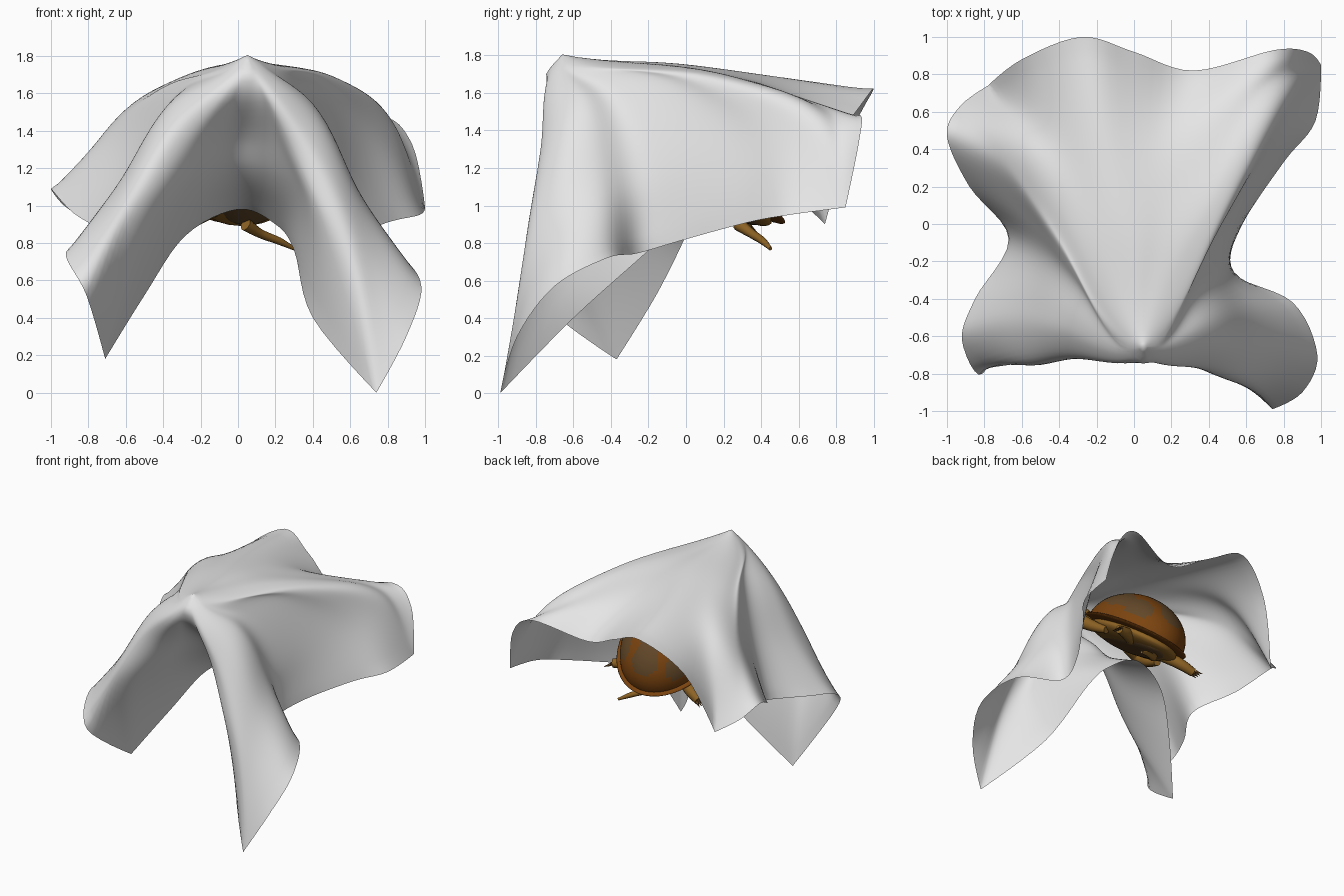
import bpy, bmesh, math
from mathutils import Vector, Matrix

cube = bpy.data.objects.get("Cube")
if cube:
    bpy.data.objects.remove(cube, do_unlink=True)


def material(name, rgb):
    m = bpy.data.materials.new(name)
    m.use_nodes = True
    m.diffuse_color = (*rgb, 1)
    m.node_tree.nodes["Principled BSDF"].inputs["Base Color"].default_value = (*rgb, 1)
    return m


GREY = material("cloth grey", (0.79, 0.79, 0.79))
BROWN = material("shell brown", (0.20, 0.058, 0.005))
OLIVE = material("scute olive", (0.125, 0.065, 0.022))
TAN = material("skin tan", (0.27, 0.125, 0.018))
DARK = material("dark claw", (0.11, 0.05, 0.012))


def finish(name, bm, mats, matrix=None):
    me = bpy.data.meshes.new(name)
    bm.to_mesh(me)
    bm.free()
    ob = bpy.data.objects.new(name, me)
    bpy.context.collection.objects.link(ob)
    for m in mats:
        me.materials.append(m)
    me.shade_smooth()
    if matrix:
        ob.matrix_world = matrix


def hermite(a, b, ta, tb, t):
    t2, t3 = t * t, t * t * t
    return (a * (2 * t3 - 3 * t2 + 1) + ta * (t3 - 2 * t2 + t)
            + b * (3 * t2 - 2 * t3) + tb * (t3 - t2))


# --- Cloth: folds radiate from the peak; one hem point and one mid point per ray ---
PEAK = Vector((0.05, -0.66, 1.805))
HEM = [
    (0, .05, .98), (.2, -.06, .9), (.3, -.2, .76), (.4, -.6, .4), (.74, -.99, 0),
    (.9, -.9, .3), (.98, -.7, .57), (.85, -.42, .72), (.53, -.26, .745), (.57, -.02, .815),
    (.8, .33, .91), (.97, .55, .95), (1, .85, .99), (.93, .92, 1.33), (.75, .93, 1.48),
    (.32, .82, 1.38), (0, .92, 1.52), (-.28, 1, 1.62), (-.6, .88, 1.38), (-.78, .74, .9),
    (-.93, .63, 1.0), (-1, .47, 1.09), (-.88, .2, .96), (-.67, -.08, .82), (-.85, -.4, .78),
    (-.92, -.62, .73), (-.81, -.8, .52), (-.71, -.37, .18), (-.5, -.16, .52), (-.28, 0, .84)]
# x, y, z and the lift of the shoulder between the peak and this point
MID = [
    (.02, -.33, 1.2, -.09), (.18, -.43, 1.17, -.07), (.31, -.6, 1.1, -.03), (.42, -.79, .95, .03),
    (.58, -.85, .85, .08), (.66, -.76, .9, .13), (.68, -.62, 1.0, .16), (.62, -.45, 1.1, .18),
    (.5, -.27, 1.12, .2), (.52, -.07, 1.22, .19), (.64, .25, 1.32, .155), (.78, .5, 1.37, .13),
    (.84, .7, 1.44, .1), (.74, .75, 1.5, .08), (.56, .66, 1.56, .06), (.24, .5, 1.61, .045),
    (0, .4, 1.68, .025), (-.2, .45, 1.69, .01), (-.4, .42, 1.61, .03), (-.6, .45, 1.5, .05),
    (-.72, .4, 1.39, .07), (-.7, .27, 1.37, .09), (-.6, .05, 1.29, .14), (-.53, -.15, 1.2, .18),
    (-.6, -.38, 1.15, .17), (-.65, -.56, 1.1, .14), (-.6, -.75, 1.03, .09), (-.48, -.73, 1.0, .02),
    (-.33, -.59, 1.06, -.03), (-.16, -.43, 1.18, -.07)]
CORNERS = (4, 12, 19, 27)
N, SUB = len(HEM), 6

nub, shoulder, mid, hem = [], [], [], [Vector(p) for p in HEM]
for i, (x, y, z, lift) in enumerate(MID):
    a = math.tau * i / N - math.pi / 2
    nub.append(PEAK + Vector((.085 * math.cos(a), .085 * math.sin(a), -.06 + .045 * math.sin(a))))
    m = Vector((x, y, z))
    mid.append(m)
    shoulder.append(PEAK.lerp(m, .6) + Vector((0, 0, lift)))


def around(ring, sharp=()):
    """Closed smooth curve through a ring, pointed at the sharp indices."""
    tan = [Vector() if i in sharp else (ring[(i + 1) % N] - ring[i - 1]) / 2 for i in range(N)]
    return [hermite(ring[i], ring[(i + 1) % N], tan[i], tan[(i + 1) % N], s / SUB)
            for i in range(N) for s in range(SUB)]


rings = [around(nub), around(shoulder), around(mid), around(hem, CORNERS)]
bm = bmesh.new()
tip = bm.verts.new(PEAK)
columns = []
for col in zip(*rings):
    pts = [PEAK, *col]
    tan = [(pts[1] - pts[0]).normalized()]
    for k in range(1, 4):
        d0, d1 = pts[k] - pts[k - 1], pts[k + 1] - pts[k]
        l0, l1 = d0.length, d1.length
        tan.append((d0 / l0 * l1 + d1 / l1 * l0) / (l0 + l1))  # unit-speed tangent
    tan.append((pts[4] - pts[3]).normalized())
    path = []
    for k in range(4):
        length = (pts[k + 1] - pts[k]).length
        steps = 4 if k == 0 else 9
        for s in range(1, steps + 1):
            path.append(hermite(pts[k], pts[k + 1], tan[k] * length, tan[k + 1] * length, s / steps))
    columns.append([bm.verts.new(p) for p in path])
for i, c in enumerate(columns):
    d = columns[(i + 1) % len(columns)]
    bm.faces.new((tip, c[0], d[0]))
    for k in range(len(c) - 1):
        bm.faces.new((c[k], c[k + 1], d[k + 1], d[k]))
# Relax small pleats inside the hem
inner = [v for v in bm.verts if not v.is_boundary and (v.co - PEAK).length > .15]
for _ in range(6):
    bmesh.ops.smooth_vert(bm, verts=inner, factor=.5, use_axis_x=True, use_axis_y=True, use_axis_z=True)
finish("draped_cloth", bm, [GREY])

# --- Turtle: shell built level with its head toward -y, then pitched nose up and rolled ---
POSE = (Matrix.Translation((.06, .09, 1.17)) @ Matrix.Rotation(math.radians(-31), 4, 'X')
        @ Matrix.Rotation(math.radians(-8), 4, 'Y'))


def ellipsoid(name, mat, centre, size, seg=24):
    bm = bmesh.new()
    bmesh.ops.create_uvsphere(bm, u_segments=seg, v_segments=seg // 2, radius=1)
    bmesh.ops.transform(bm, matrix=Matrix.Translation(centre) @ Matrix.Diagonal((*size, 1)), verts=bm.verts)
    finish(name, bm, [mat], POSE)


def limb(name, mat, points, pose):
    """Round tapered tube through (x, y, z, radius) points."""
    cu = bpy.data.curves.new(name, 'CURVE')
    cu.dimensions = '3D'
    cu.bevel_depth = 1
    cu.bevel_resolution = 3
    cu.use_fill_caps = True
    sp = cu.splines.new('BEZIER')
    sp.bezier_points.add(len(points) - 1)
    for bp, (x, y, z, r) in zip(sp.bezier_points, points):
        bp.co = (x, y, z)
        bp.radius = r
        bp.handle_left_type = bp.handle_right_type = 'AUTO'
    cu.resolution_u = 6
    cu.materials.append(mat)
    ob = bpy.data.objects.new(name, cu)
    bpy.context.collection.objects.link(ob)
    ob.matrix_world = pose
    bpy.ops.object.select_all(action='DESELECT')
    ob.select_set(True)
    bpy.context.view_layer.objects.active = ob
    bpy.ops.object.convert(target='MESH')
    bpy.ops.object.shade_smooth()


# Domed shell, with olive scutes along the back and the sides
bm = bmesh.new()
bmesh.ops.create_uvsphere(bm, u_segments=64, v_segments=48, radius=1)
bmesh.ops.delete(bm, geom=[v for v in bm.verts if v.co.z < -0.01], context='VERTS')
scutes = [Vector((0, y, 1)).normalized() for y in (-1.1, -.35, .35, 1.1)]
scutes += [Vector((s, y, .75)).normalized() for s in (-1, 1) for y in (-.75, 0, .75)]
for f in bm.faces:
    n = f.calc_center_median().normalized()
    f.material_index = int(max(n.dot(s) for s in scutes) > math.cos(.31))
bmesh.ops.transform(bm, matrix=Matrix.Diagonal((.36, .48, .32, 1)), verts=bm.verts)
finish("shell_dome", bm, [BROWN, OLIVE], POSE)

# Flared rim and belly plate
ellipsoid("shell_rim", BROWN, (0, 0, 0), (.39, .51, .035), 48)
ellipsoid("belly_plate", TAN, (0, 0, -.04), (.32, .45, .085), 32)
ellipsoid("belly_patch", OLIVE, (0, .02, -.07), (.22, .38, .065), 32)

# Neck, head, tail
limb("neck", TAN, [(0, -.36, -.01, .075), (0, -.55, .02, .06), (0, -.78, .07, .05)], POSE)
ellipsoid("head", TAN, (0, -.8, .08), (.055, .075, .05))
limb("tail", TAN, [(.04, .28, .9, .035), (.12, .35, .85, .024),
                   (.22, .41, .81, .02), (.3, .45, .77, .01)], Matrix())

# Rear feet, reaching out to the sides under the rim
REAR = {"left": [(.2, .22, 1.04, .06), (.34, .3, 1.0, .045), (.43, .33, .985, .035)],
        "right": [(-.12, .22, 1.0, .055), (-.24, .29, .93, .045), (-.34, .32, .88, .035)]}
for side, s in (("left", 1), ("right", -1)):
    ellipsoid(side + "_eye", DARK, (s * .046, -.82, .1), (.012, .014, .014), 12)
    # Front leg folded back along the body
    limb(side + "_front_leg", TAN, [(s * .2, -.32, -.04, .06), (s * .32, -.3, -.07, .055),
                                    (s * .31, -.14, -.09, .045), (s * .28, .02, -.09, .03)], POSE)
    limb(side + "_rear_leg", TAN, REAR[side], Matrix())
    x, y, z, _ = REAR[side][-1]
    for k in range(4):
        d = (k - 1.5) * .018
        limb(f"{side}_rear_claw_{k + 1}", DARK,
             [(x, y + d, z, .012), (x + s * .045, y + .015 + d * 1.5, z - .02, .002)], Matrix())
